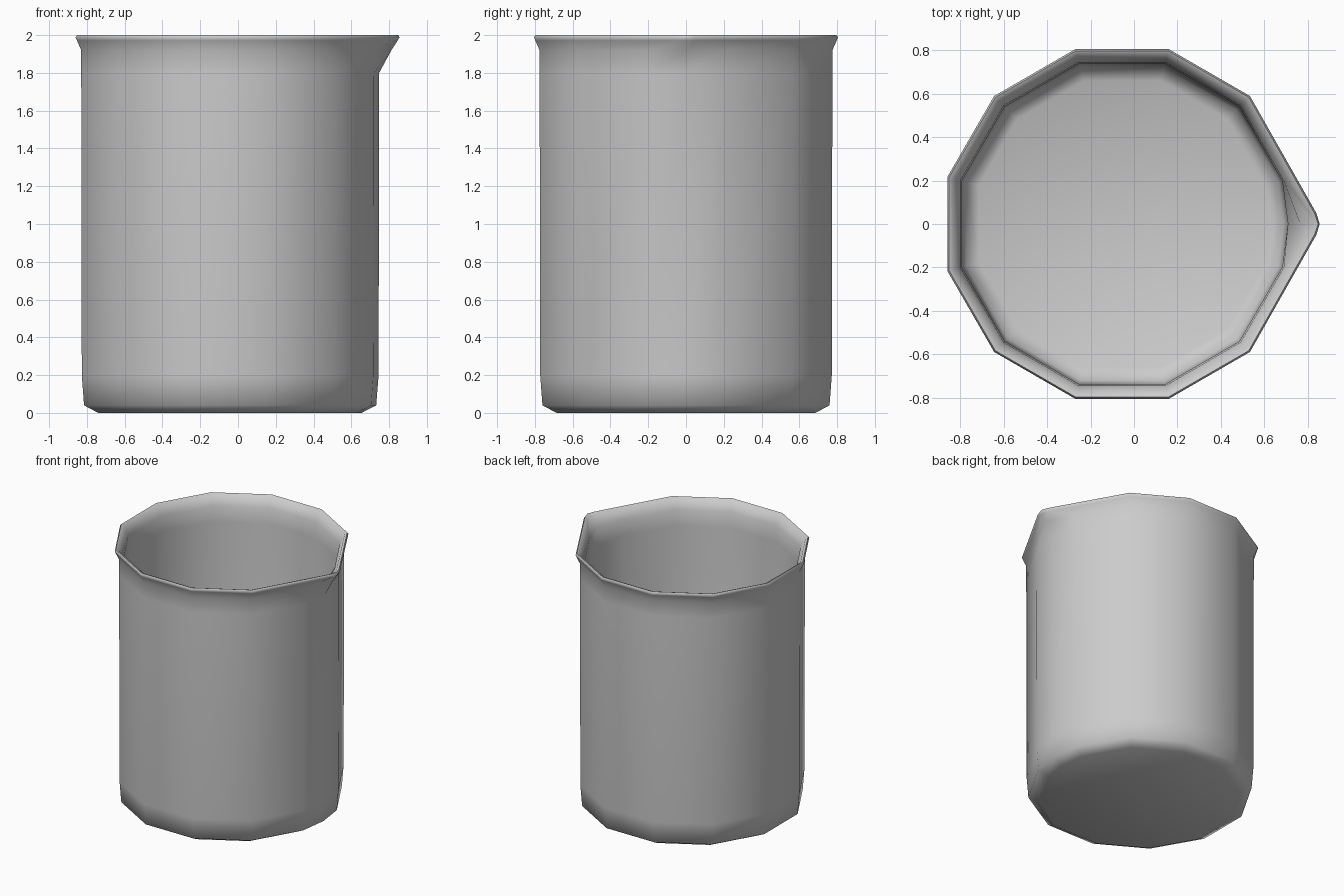
import bpy, bmesh
from math import cos, sin, radians

if "Cube" in bpy.data.objects:
    bpy.data.objects.remove(bpy.data.objects["Cube"])

CX = -0.055
ANGLES = [0] + [15 + 30 * k for k in range(12)]

# Wall profile, outside bottom to inside floor:
# (flat-to-centre radius, z, spout tip x or None, whole lip drawn into spout)
PROFILE = [
    (0.685, 0.00, None, False),
    (0.760, 0.04, None, False),
    (0.772, 0.20, None, False),
    (0.775, 1.80, None, False),
    (0.775, 1.92, 0.812, False),
    (0.798, 1.972, 0.846, True),
    (0.805, 1.988, 0.855, True),
    (0.797, 2.00, 0.848, True),
    (0.780, 1.993, 0.828, True),
    (0.745, 1.92, 0.765, False),
    (0.738, 1.80, None, False),
    (0.735, 0.20, None, False),
    (0.720, 0.07, None, False),
    (0.660, 0.04, None, False),
]


def ring(bm, apothem, z, tip, drawn):
    r = apothem / cos(radians(15))
    inset = 0.805 - apothem
    verts = []
    for a in ANGLES:
        x, y = CX + r * cos(radians(a)), r * sin(radians(a))
        if a == 0 and tip is not None:
            x = tip
        if drawn and a in (15, 345):
            x = 0.84 - 1.1 * inset
            y = (0.05 - 0.1 * inset) * (1 if a == 15 else -1)
        verts.append(bm.verts.new((x, y, z)))
    return verts


# Beaker body with rolled lip and pouring spout
bm = bmesh.new()
rings = [ring(bm, *p) for p in PROFILE]
n = len(ANGLES)
for lo, hi in zip(rings, rings[1:]):
    for i in range(n):
        j = (i + 1) % n
        bm.faces.new((lo[i], lo[j], hi[j], hi[i]))
bm.faces.new(rings[0][::-1])
bm.faces.new(rings[-1])
bmesh.ops.recalc_face_normals(bm, faces=bm.faces[:])
mesh = bpy.data.meshes.new("beaker")
bm.to_mesh(mesh)
bm.free()
beaker = bpy.data.objects.new("beaker", mesh)
bpy.context.collection.objects.link(beaker)

# Smooth shading
bpy.context.view_layer.objects.active = beaker
beaker.select_set(True)
bpy.ops.object.shade_smooth_by_angle(angle=radians(75))
